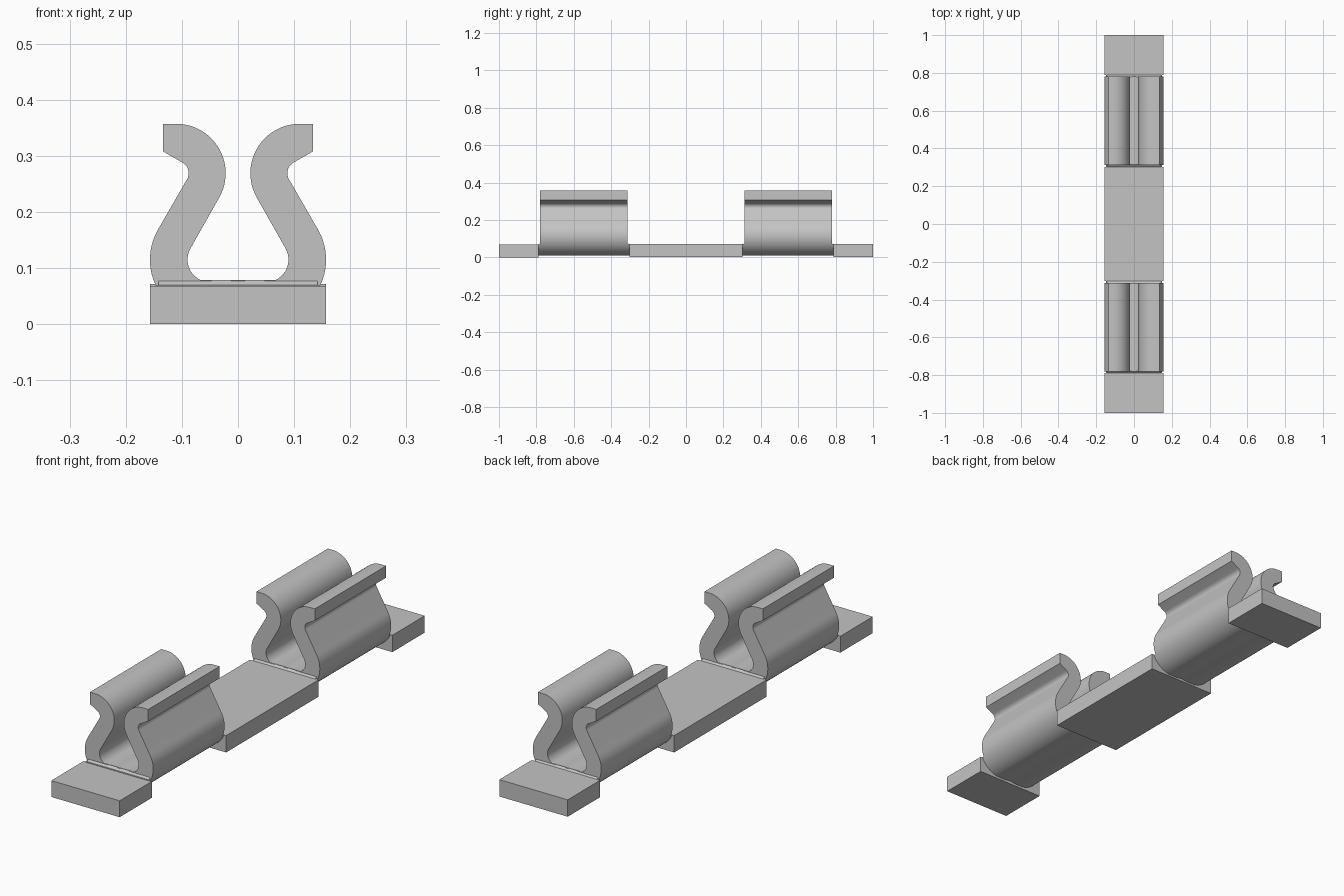
import bpy, bmesh, math

if "Cube" in bpy.data.objects:
    bpy.data.objects.remove(bpy.data.objects["Cube"], do_unlink=True)

grey = bpy.data.materials.new("light grey")
grey.use_nodes = True
COLOR = (0.55, 0.55, 0.55, 1)
grey.diffuse_color = COLOR
grey.node_tree.nodes["Principled BSDF"].inputs["Base Color"].default_value = COLOR


def arc(cx, cz, r, a0, a1, n):
    """Points on an arc, angles in degrees."""
    angles = [math.radians(a0 + (a1 - a0) * i / n) for i in range(n + 1)]
    return [(cx + r * math.cos(a), cz + r * math.sin(a)) for a in angles]


def prism(name, points, to_3d, start, end, smooth=False):
    """Extrude a closed 2D outline between two positions."""
    bm = bmesh.new()
    rings = [[bm.verts.new(to_3d(p, d)) for p in points] for d in (start, end)]
    bm.faces.new(rings[0])
    bm.faces.new(rings[1][::-1])
    n = len(points)
    for i in range(n):
        j = (i + 1) % n
        bm.faces.new((rings[0][i], rings[1][i], rings[1][j], rings[0][j]))
    bmesh.ops.recalc_face_normals(bm, faces=bm.faces)
    mesh = bpy.data.meshes.new(name)
    bm.to_mesh(mesh)
    bm.free()
    mesh.materials.append(grey)
    obj = bpy.data.objects.new(name, mesh)
    bpy.context.collection.objects.link(obj)
    if smooth:
        bpy.ops.object.select_all(action='DESELECT')
        obj.select_set(True)
        bpy.context.view_layer.objects.active = obj
        bpy.ops.object.shade_smooth_by_angle(angle=math.radians(30))
    return obj


def along_y(p, d):
    return (p[0], d, p[1])


def along_x(p, d):
    return (d, p[0], p[1])


def mirrored(half):
    """Close a half outline that starts and ends on the centre line."""
    return half + [(-x, z) for x, z in half[-2:0:-1]]


# Half clip section: wavy underside, outer belly, neck, lip, inner curl, floor
belly = arc(0.05, 0.115, 0.107, -80, 30, 20)
half = [(0, 0.013), (0.015, 0.011), (0.03, 0.009), (0.045, 0.009)]
half += belly
half += arc(0.11, 0.269, 0.022, 210, 120, 10)
half += [(0.134, 0.308), (0.134, 0.357)]
half += arc(0.11, 0.269, 0.088, 90, 210, 22)
half += arc(0.05, 0.115, 0.04, 30, -65, 14)
half += [(0.05, 0.078), (0.03, 0.074), (0.015, 0.077), (0, 0.079)]
clip_outline = mirrored(half)

# Rounded web that ties each clip to the plates
low = [p for p in belly if p[1] < 0.07]
web_outline = mirrored([(0, 0.013), (0.03, 0.009)] + low + [(0.146, 0.07), (0, 0.07)])

for side, label in ((-1, "front"), (1, "back")):
    prism(label + "_clip", clip_outline, along_y, side * 0.312, side * 0.78, True)
    prism(label + "_web", web_outline, along_y, side * 0.298, side * 0.792, True)
    # Small sloped fillets at both ends of the clip
    for inner, outer, place in ((0.314, 0.298, "inner"), (0.778, 0.792, "outer")):
        wedge = [(side * inner, 0.066), (side * inner, 0.079), (side * outer, 0.066)]
        prism(f"{label}_{place}_fillet", wedge, along_x, -0.142, 0.142)

# Flat base plates
for name, y0, y1, z0, z1 in (("front_plate", -1.0, -0.788, 0.0, 0.068),
                             ("middle_plate", -0.302, 0.302, 0.002, 0.072),
                             ("back_plate", 0.788, 1.0, 0.002, 0.072)):
    rect = [(-0.157, z0), (0.157, z0), (0.157, z1), (-0.157, z1)]
    prism(name, rect, along_y, y0, y1)
